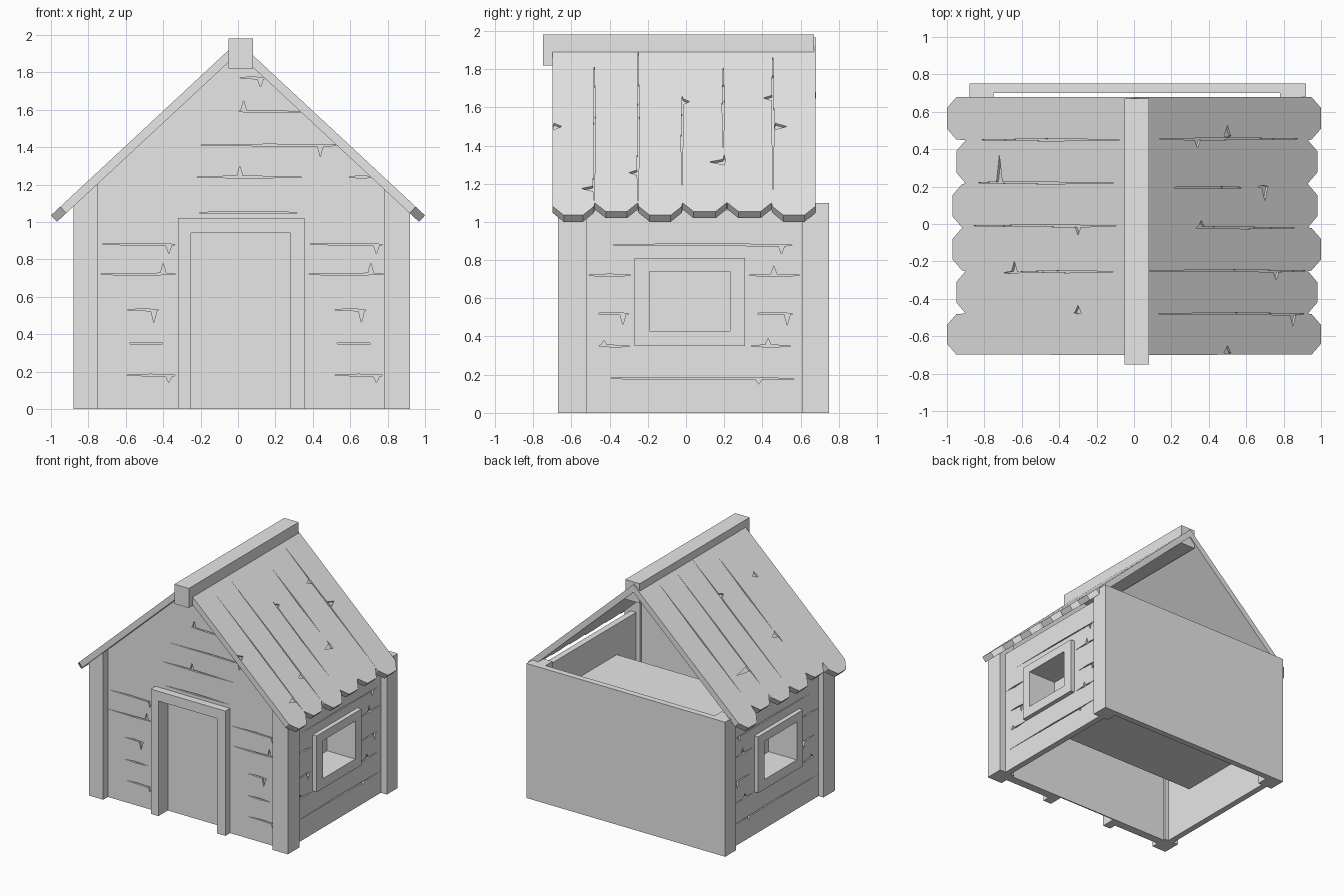
import bpy
import bmesh
from mathutils import Vector

if "Cube" in bpy.data.objects:
    bpy.data.objects.remove(bpy.data.objects["Cube"], do_unlink=True)

# One plain wood colour
wood = bpy.data.materials.new("pale grey wood")
wood.use_nodes = True
colour = (0.8, 0.8, 0.8, 1.0)
wood.diffuse_color = colour
wood.node_tree.nodes["Principled BSDF"].inputs["Base Color"].default_value = colour

SLOPE, RIDGE, UNDER = 0.93, 1.965, 1.905
FRONT, SIDE = -0.61, 0.85


# Each frame maps (across, along, outward) to a point on that surface
def front_frame(u, v, d):
    return Vector((u, FRONT - d, v))


def side_frame(s):
    return lambda u, v, d: Vector((0.015 + s * (SIDE + d), u, v))


def roof_frame(s):
    normal = Vector((s * SLOPE, 0, 1)).normalized()
    return lambda u, v, d: Vector((s * u, v, RIDGE - SLOPE * u)) + normal * d


def prisms(name, polygons, frame):
    """Extrude each (points, low, high) outline along the frame's normal."""
    bm = bmesh.new()
    for points, low, high in polygons:
        a = [bm.verts.new(frame(u, v, low)) for u, v in points]
        b = [bm.verts.new(frame(u, v, high)) for u, v in points]
        bm.faces.new(a[::-1])
        bm.faces.new(b)
        for i in range(len(a)):
            j = (i + 1) % len(a)
            bm.faces.new((a[i], a[j], b[j], b[i]))
    bmesh.ops.recalc_face_normals(bm, faces=bm.faces)
    mesh = bpy.data.meshes.new(name)
    bm.to_mesh(mesh)
    bm.free()
    mesh.materials.append(wood)
    obj = bpy.data.objects.new(name, mesh)
    bpy.context.collection.objects.link(obj)
    return obj


def rect(u0, u1, v0, v1):
    return [(u0, v0), (u1, v0), (u1, v1), (u0, v1)]


def box(name, x0, x1, y0, y1, z0, z1):
    return prisms(name, [(rect(x0, x1, y0, y1), z0, z1)], lambda u, v, d: Vector((u, v, d)))


def crack(u0, u1, v, notch=None, h=0.0, w=0.006):
    """A thin sliver with an optional splinter notch on one edge."""
    side = -1 if h < 0 else 1
    n = (u0 + u1) / 2 if notch is None else notch
    points = [(u0, v), (n - 0.015, v + side * w)]
    if h:
        points.append((n, v + h))
    points += [(n + 0.015, v + side * w), (u1, v), ((u0 + u1) / 2, v - side * w)]
    return points, -0.015, 0.03


def carve(obj, polygons, frame):
    cutter = prisms(obj.name + "_cutter", polygons, frame)
    cutter.hide_render = True
    mod = obj.modifiers.new("carve", "BOOLEAN")
    mod.operation = "DIFFERENCE"
    mod.solver = "EXACT"
    mod.use_self = True
    mod.object = cutter
    bpy.context.view_layer.objects.active = obj
    bpy.ops.object.modifier_apply(modifier=mod.name)
    bpy.data.objects.remove(cutter, do_unlink=True)


def under(x):
    return UNDER - SLOPE * abs(x)


# Front gable wall with recessed doorway and board seams
gable = [(-0.84, 0), (0.87, 0), (0.87, under(0.87)), (0, UNDER), (-0.84, under(0.84))]
front_wall = prisms("front_wall", [(gable, -0.07, 0)], front_frame)
cuts = [(rect(-0.25, 0.28, -0.1, 0.94), -0.06, 0.1)]
for dx in (0, 1.11):
    for u0, u1, v, n, h in ((-0.75, -0.33, 0.88, -0.37, -0.05),
                            (-0.75, -0.33, 0.72, -0.4, 0.06),
                            (-0.6, -0.42, 0.53, -0.45, -0.07),
                            (-0.6, -0.38, 0.35, -0.5, 0),
                            (-0.6, -0.33, 0.18, -0.37, -0.04)):
        cuts.append(crack(u0 + dx, u1 + dx, v, n + dx, h))
cuts += [crack(-0.25, 0.36, 1.05), crack(-0.28, 0.4, 1.24, 0.01, 0.06),
         crack(0.58, 0.74, 1.24), crack(-0.2, 0.54, 1.41, 0.44, -0.06),
         crack(0, 0.36, 1.59, 0.03, 0.06), crack(0, 0.15, 1.77, 0.12, -0.05)]
carve(front_wall, cuts, front_frame)

# Door frame
for name, x0, x1 in (("right", -0.32, -0.25), ("left", 0.28, 0.355)):
    box(name + "_door_jamb", x0, x1, -0.67, -0.57, 0, 0.94)
box("door_lintel", -0.32, 0.355, -0.67, -0.57, 0.94, 1.02)

# Back wall
box("back_wall", -0.88, 0.92, 0.70, 0.75, 0, 1.1)

# Window box spanning the house, hollowed from both ends
window_box = box("window_box", -0.87, 0.9, -0.27, 0.31, 0.35, 0.81)
opening = (rect(-0.19, 0.23, 0.43, 0.74), -0.22, 0.1)

for s, label in ((1, "left"), (-1, "right")):
    # Side wall with window opening and seams
    frame = side_frame(s)
    wall = prisms(label + "_wall", [(rect(-0.6, 0.7, 0, 1.06), -0.05, 0)], frame)
    carve(wall, [opening,
                 crack(-0.41, 0.58, 0.88, 0.5, -0.05), crack(-0.52, -0.28, 0.72),
                 crack(0.32, 0.61, 0.72, 0.46, 0.05),
                 crack(-0.48, -0.3, 0.52, -0.33, -0.06),
                 crack(0.35, 0.56, 0.52, 0.53, -0.06),
                 crack(-0.46, -0.28, 0.35, -0.43, 0.03),
                 crack(0.32, 0.57, 0.35, 0.43, 0.04),
                 crack(-0.52, 0.61, 0.18, 0.38, -0.03)], frame)
    carve(window_box, [opening], frame)

    # Corner posts, the front ones cut to the roof slope
    x0, x1 = (0.78, 0.92) if s > 0 else (-0.88, -0.75)
    post = [(x0, 0), (x1, 0), (x1, under(x1)), (x0, under(x0))]
    prisms(label + "_front_post", [(post, -0.09, 0.06)], front_frame)
    box(label + "_back_post", x0, x1, 0.61, 0.75, 0, 1.1)

# Roof slopes with scalloped plank ends and splits
seams = (-0.70, -0.48, -0.25, -0.02, 0.215, 0.45, 0.68)
roof_data = {
    1: ((1.0, 0.98, 1.0, 0.98, 0.98, 1.0),
        [crack(0.08, 0.93, 0.455, 0.34, -0.05), crack(0.17, 0.62, 0.195),
         crack(0.33, 0.86, -0.02, 0.36, 0.04), crack(0.08, 0.92, -0.25, 0.76, -0.05),
         crack(0.12, 0.92, -0.48, 0.85, -0.07), crack(0.66, 0.72, 0.2, 0.7, -0.08),
         crack(0.48, 0.52, 0.47, 0.5, 0.06), crack(0.48, 0.52, -0.69, 0.5, 0.04)]),
    -1: ((1.0, 0.95, 0.97, 0.97, 0.95, 1.0),
         [crack(0.05, 0.84, 0.45), crack(0.05, 0.84, 0.22, 0.72, 0.15),
          crack(0.05, 0.9, -0.01, 0.3, -0.05), crack(0.1, 0.62, -0.255),
          crack(0.61, 0.7, -0.26, 0.64, 0.06), crack(0.28, 0.32, -0.475, 0.3, 0.04)]),
}
for s, (ends, splits) in roof_data.items():
    outline = [(0.0, seams[-1]), (0.0, seams[0])]
    for i, end in enumerate(ends):
        y0, y1 = seams[i], seams[i + 1]
        outline += [(end - 0.05, y0 + 0.002), (end, y0 + 0.06),
                    (end, y1 - 0.06), (end - 0.05, y1 - 0.002)]
    frame = roof_frame(s)
    roof = prisms("left_roof" if s > 0 else "right_roof", [(outline, -0.047, 0)], frame)
    carve(roof, splits, frame)

# Ridge beam
box("ridge_beam", -0.05, 0.08, -0.75, 0.67, 1.82, 1.98)
